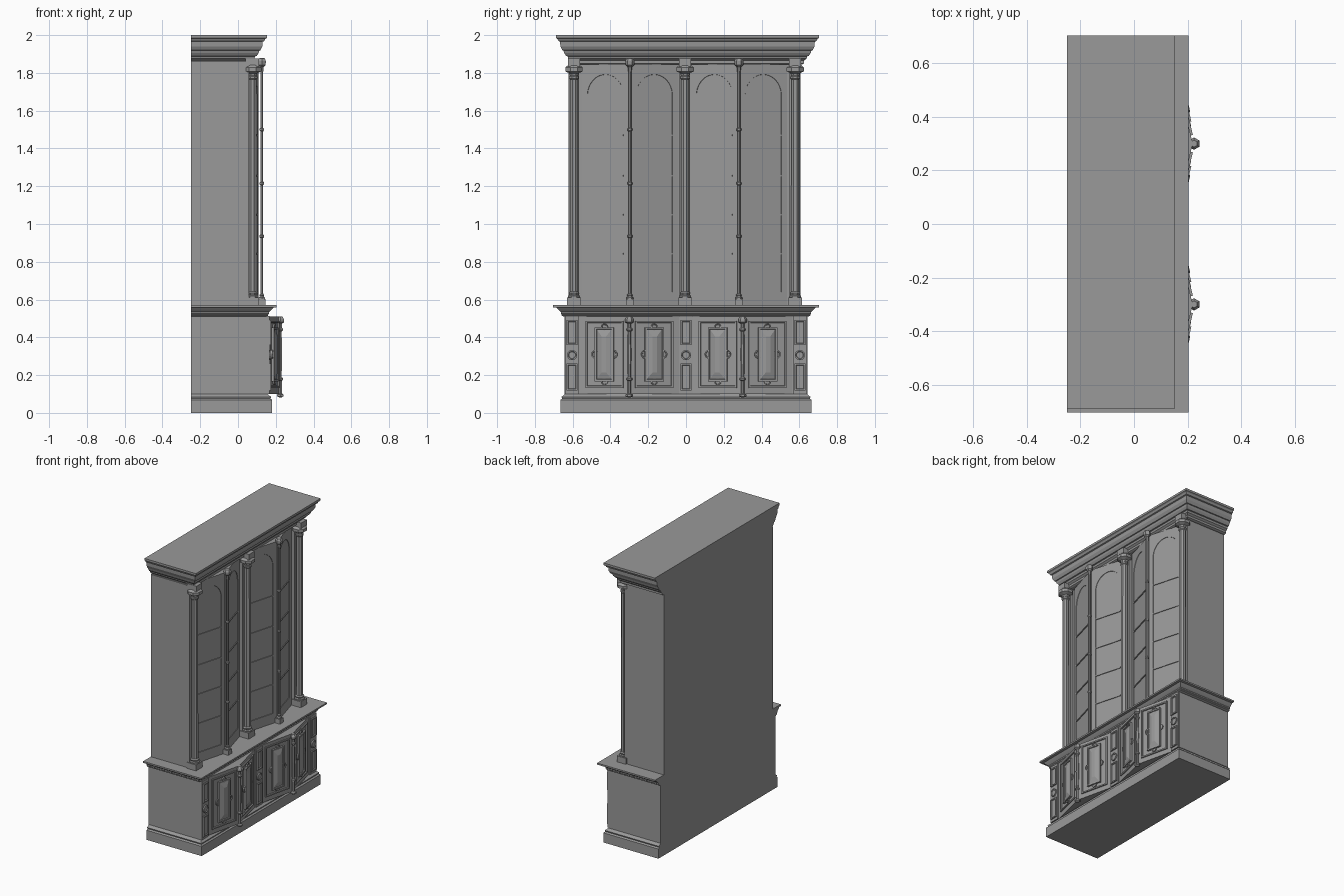
import bpy, bmesh, math
from mathutils import Vector, Matrix

if "Cube" in bpy.data.objects:
    bpy.data.objects.remove(bpy.data.objects["Cube"])

# Dark grey finish shared by every part
finish = bpy.data.materials.new("dark_grey")
finish.diffuse_color = (0.32, 0.32, 0.32, 1)
finish.use_nodes = True
finish.node_tree.nodes["Principled BSDF"].inputs["Base Color"].default_value = finish.diffuse_color


def loft(name, rings, M=Matrix()):
    """Skin a stack of equal-length point rings and cap both ends."""
    bm = bmesh.new()
    vs = [[bm.verts.new(M @ Vector(p)) for p in r] for r in rings]
    n = len(vs[0])
    for a, b in zip(vs, vs[1:]):
        for i in range(n):
            bm.faces.new((a[i], a[(i + 1) % n], b[(i + 1) % n], b[i]))
    bm.faces.new(vs[0][::-1])
    bm.faces.new(vs[-1])
    bmesh.ops.recalc_face_normals(bm, faces=bm.faces)
    me = bpy.data.meshes.new(name)
    bm.to_mesh(me)
    bm.free()
    me.materials.append(finish)
    ob = bpy.data.objects.new(name, me)
    bpy.context.collection.objects.link(ob)
    return ob


def box(name, x0, x1, y0, y1, z0, z1, M=Matrix()):
    return loft(name, [[(x0, y0, z), (x1, y0, z), (x1, y1, z), (x0, y1, z)] for z in (z0, z1)], M)


def moulded(name, xf, y0, y1, profile):
    """Stack of rectangles, flush at the back; profile = (overhang, z)."""
    loft(name, [[(-0.25, y0 - d, z), (xf + d, y0 - d, z), (xf + d, y1 + d, z), (-0.25, y1 + d, z)]
                for d, z in profile])


def circle(r, w, n, c=(0, 0)):
    return [(c[0] + r * math.cos((i + .5) * math.tau / n),
             c[1] + r * math.sin((i + .5) * math.tau / n), w) for i in range(n)]


def lathe(name, x, y, profile, sides):
    loft(name, [circle(r, z, sides) for r, z in profile], Matrix.Translation((x, y, 0)))


def panel(name, M, u, v, steps):
    """Rectangular relief; steps = (half width, half height, height off surface)."""
    loft(name, [[(u - a, v - b, w), (u + a, v - b, w), (u + a, v + b, w), (u - a, v + b, w)]
                for a, b, w in steps], M)


def disc(name, M, u, v, r, h):
    loft(name, [circle(r, 0, 16, (u, v)), circle(r, h, 16, (u, v)), circle(r * .75, h, 16, (u, v)),
                circle(r * .65, h * .5, 16, (u, v))], M)


def surface(p, q):
    """Frame on an upright face from p to q (x, y): u along it, v up, w outwards."""
    p, q = Vector((*p, 0)), Vector((*q, 0))
    u = (q - p).normalized()
    n = u.cross(Vector((0, 0, 1)))
    c = (p + q) / 2
    return Matrix(((u.x, 0, n.x, c.x), (u.y, 0, n.y, c.y), (0, 1, 0, 0), (0, 0, 0, 1)))


def bay(name, yc, h, xb, xa, z0, z1):
    """Wedge-shaped bay; returns the frames of its two slanted faces."""
    a, b, c = (xb, yc - h), (xa, yc), (xb, yc + h)
    loft(name, [[(*a, z), (*b, z), (*c, z)] for z in (z0, z1)])
    return surface(a, b), surface(b, c)


# Base cabinet: plinth, body and worktop
moulded("plinth", 0.158, -0.642, 0.642,
        [(.023, 0), (.023, .068), (.014, .076), (.017, .085), (.008, .092), (0, .1)])
box("base_body", -0.25, 0.158, -0.642, 0.642, 0.09, 0.54)
moulded("worktop", 0.157, -0.656, 0.656,
        [(-.01, .51), (.003, .515), (.003, .522), (.007, .526), (.007, .534), (.014, .54), (.022, .548),
         (.03, .557), (.047, .559), (.047, .57)])

# Base pilasters with two framed panels and a round boss
for y in (-0.603, 0, 0.603):
    box("base_pilaster", 0.15, 0.166, y - .036, y + .036, 0.1, 0.512)
    M = surface((0.166, y - .03), (0.166, y + .03))
    for v, b in ((0.19, .072), (0.425, .066)):
        panel("pilaster_panel", M, 0, v, [(.029, b, 0), (.029, b, .009), (.021, b - .008, .009),
                                          (.018, b - .011, .003)])
    disc("pilaster_boss", M, 0, .306, .027, .009)

# Angled base doors with raised pyramidal panels
for y in (-0.3, 0.3):
    for M in bay("base_bay", y, .262, 0.158, 0.219, 0.1, 0.51):
        panel("door_outline", M, 0, .31, [(.103, .177, 0), (.103, .177, .008), (.094, .168, .008),
                                          (.092, .166, .001)])
        for u, v, r in ((-.048, .31, .023), (.048, .31, .023), (0, .455, .018), (0, .165, .018)):
            disc("door_lug", M, u, v, r, .009)
        panel("door_panel", M, 0, .31, [(.052, .143, 0), (.052, .143, .014), (.042, .133, .014),
                                        (.040, .131, .008), (.012, .095, .018)])
    # Turned post on the prow of the bay
    lathe("base_post", 0.224, y, [(.008, .082), (.019, .088), (.019, .098), (.009, .103), (.009, .17),
          (.016, .175), (.016, .183), (.008, .19), (.011, .31), (.008, .43), (.016, .437), (.016, .445),
          (.009, .452), (.009, .472), (.023, .48), (.023, .495), (.013, .51)], 6)

# Upper case
box("upper_body", -0.25, 0.035, -0.618, 0.605, 0.565, 1.86)
moulded("cornice", 0.079, -0.615, 0.63,
        [(-.015, 1.845), (-.005, 1.85), (-.005, 1.865), (.008, 1.875), (.012, 1.888), (.02, 1.89),
         (.03, 1.905), (.034, 1.918), (.04, 1.92), (.05, 1.94), (.052, 1.965), (.06, 1.968),
         (.066, 1.98), (.074, 1.985), (.074, 2.0)])

# Columns with blocks, bases and capitals
for y in (-0.593, -0.005, 0.578):
    box("column_backing", 0.03, 0.058, y - .03, y + .026, 0.57, 1.86)
    box("column_plinth", 0.04, 0.112, y - .036, y + .036, 0.57, 0.612)
    lathe("column", 0.077, y, [(.034, .61), (.034, .62), (.027, .625), (.031, .635), (.023, .642),
          (.023, .66), (.022, 1.765), (.027, 1.77), (.027, 1.78), (.023, 1.785), (.026, 1.798),
          (.05, 1.808), (.05, 1.828), (.036, 1.84), (.03, 1.845)], 8)
    box("column_cap", 0.04, 0.112, y - .032, y + .032, 1.835, 1.875)

# Angled glazed doors with arched openings
HW, SPRING, LOW, TOP, BOT = .1, 1.68, .64, 1.848, .568
arc = [math.radians(a) for a in range(0, 181, 9)]
K = [max(abs(math.cos(a)), abs(math.sin(a))) for a in arc]


def door_outer(w):
    return [(-.128, BOT, w), (.128, BOT, w)] + [
        (.128 * math.cos(a) / k, SPRING + (TOP - SPRING) * math.sin(a) / k, w) for a, k in zip(arc, K)]


def door_arch(w, s):
    return [(-HW + s, LOW + s, w), (HW - s, LOW + s, w)] + [
        ((HW - s) * math.cos(a), SPRING + (.112 - s) * math.sin(a), w) for a in arc]


for y in (-0.297, 0.28):
    for M in bay("upper_bay", y, .256, 0.035, 0.106, 0.568, 1.848):
        loft("arched_door", [door_outer(0), door_outer(.005), door_arch(.005, 0), door_arch(.002, .001)], M)
        for z in (.843, 1.05, 1.256, 1.47):
            panel("shelf_edge", M, 0, z, [(.098, .004, 0), (.098, .004, .007)])
    # Slender post on the prow of the glazed bay
    box("upper_post_block", 0.104, 0.146, y - .02, y + .02, 0.57, 0.602)
    prof = [(.019, .6), (.019, .61), (.012, .618), (.015, .625), (.008, .632)]
    for z in (.935, 1.215, 1.5):
        prof += [(.008, z - .01), (.013, z - .005), (.013, z + .005), (.008, z + .01)]
    prof += [(.008, 1.8), (.011, 1.825), (.012, 1.832), (.023, 1.842), (.025, 1.862), (.018, 1.876), (.01, 1.88)]
    lathe("upper_post", 0.126, y, prof, 6)
